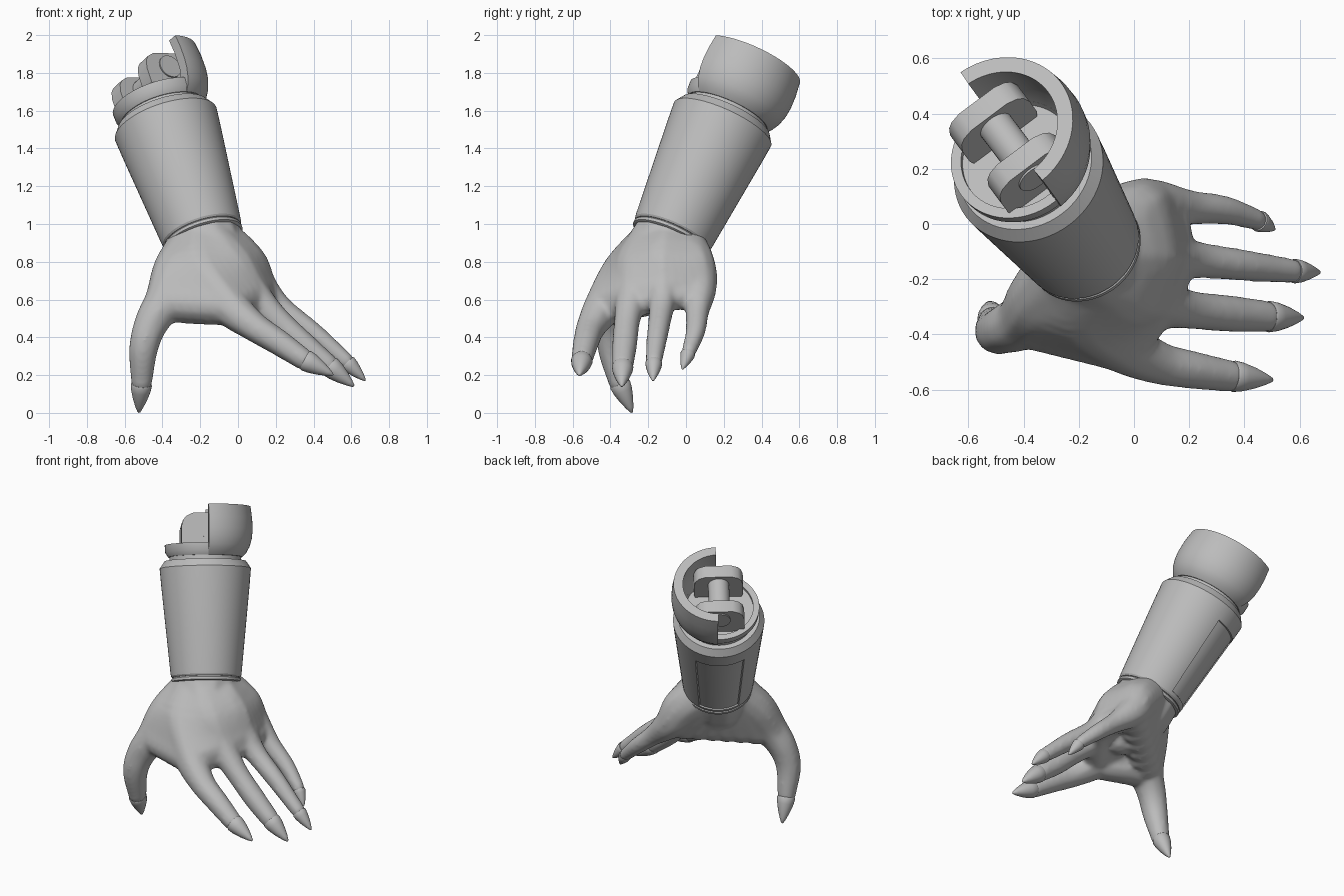
import bpy, bmesh, math
from mathutils import Vector, Matrix

if "Cube" in bpy.data.objects:
    bpy.data.objects.remove(bpy.data.objects["Cube"])

grey = bpy.data.materials.new("grey metal")
grey.diffuse_color = (0.5, 0.5, 0.5, 1)
grey.use_nodes = True
grey.node_tree.nodes["Principled BSDF"].inputs["Base Color"].default_value = grey.diffuse_color

# Forearm frame: local z along the arm, local x toward the tall cup wall, y along the hinge
N = Vector((-0.287, 0.397, 0.87)).normalized()
H = Vector((0.53, -0.70, 0.47))
H = (H - N * H.dot(N)).normalized()
W = N.cross(H)
ARM = Matrix.Translation((-0.188, -0.075, 0.94)) @ Matrix((W, -H, N)).transposed().to_4x4()


def finish(name, bm, matrix=None, angle=35):
    bmesh.ops.recalc_face_normals(bm, faces=bm.faces)
    me = bpy.data.meshes.new(name)
    bm.to_mesh(me)
    bm.free()
    me.materials.append(grey)
    ob = bpy.data.objects.new(name, me)
    if matrix:
        ob.matrix_world = matrix
    bpy.context.collection.objects.link(ob)
    bpy.ops.object.select_all(action='DESELECT')
    ob.select_set(True)
    bpy.context.view_layer.objects.active = ob
    bpy.ops.object.shade_smooth_by_angle(angle=math.radians(angle))
    return ob


def lathe(profile, seg=64, a0=0.0, a1=360.0, closed=False):
    """Spin (radius, height) points round local z."""
    bm = bmesh.new()
    full = a1 - a0 >= 360
    rings = []
    for i in range(seg if full else seg + 1):
        a = math.radians(a0 + (a1 - a0) * i / seg)
        rings.append([bm.verts.new((r * math.cos(a), r * math.sin(a), z)) for r, z in profile])
    k = len(profile)
    for i in range(seg):
        p, q = rings[i], rings[(i + 1) % len(rings)]
        for j in range(k if closed else k - 1):
            m = (j + 1) % k
            bm.faces.new((p[j], q[j], q[m], p[m]))
    if not full:
        bm.faces.new(rings[0])
        bm.faces.new(rings[-1])
    bmesh.ops.remove_doubles(bm, verts=bm.verts, dist=1e-5)
    return bm


# Forearm sleeve with a sunken access panel
bm = lathe([(0, 0), (0.21, 0), (0.217, 0.01), (0.22, 0.03), (0.273, 0.57),
            (0.282, 0.675), (0.252, 0.72), (0, 0.72)])
panel = []
for f in bm.faces:
    c = f.calc_center_median()
    if 0.1 < c.z < 0.55 and abs(math.atan2(c.x, c.y)) < math.radians(34):
        panel.append(f)
bmesh.ops.inset_region(bm, faces=panel, thickness=0.004, depth=-0.008, use_even_offset=True)
finish("forearm_sleeve", bm, ARM, 25)

# Wrist ring and elbow neck
finish("wrist_ring", lathe([(0, -0.03), (0.205, -0.03), (0.214, -0.024), (0.214, -0.008),
                            (0.204, 0.001), (0, 0.001)]), ARM)
finish("elbow_neck", lathe([(0, 0.7), (0.222, 0.7), (0.222, 0.76), (0, 0.76)]), ARM)

# Elbow socket: low rim with floor, and the tall half shell
finish("elbow_base", lathe([(0, 0.745), (0.228, 0.745), (0.247, 0.775), (0.25, 0.82),
                            (0.212, 0.82), (0.212, 0.80), (0, 0.80)]), ARM)
finish("elbow_shell", lathe([(0.228, 0.745), (0.253, 0.77), (0.275, 0.81), (0.289, 0.86),
                             (0.294, 0.91), (0.292, 0.98), (0.282, 1.057), (0.224, 1.057),
                             (0.234, 0.98), (0.234, 0.88), (0.205, 0.80)],
                            seg=40, a0=-87, a1=87, closed=True), ARM)

# Hinge lugs with rounded corners
for side, name in ((-1, "hinge_lug_front"), (1, "hinge_lug_back")):
    bm = bmesh.new()
    pts = [(-0.14, 0.79), (0.14, 0.79), (0.152, 0.83), (0.152, 0.92), (0.14, 0.965), (0.12, 0.99),
           (0.08, 1.008), (-0.08, 1.008), (-0.12, 0.99), (-0.14, 0.965), (-0.152, 0.92), (-0.152, 0.83)]
    f = bm.faces.new([bm.verts.new((x, side * 0.132 - 0.043, z)) for x, z in pts])
    ext = bmesh.ops.extrude_face_region(bm, geom=[f])["geom"]
    bmesh.ops.translate(bm, vec=(0, 0.086, 0), verts=[v for v in ext if isinstance(v, bmesh.types.BMVert)])
    finish(name, bm, ARM, 35)

# Hinge pin
bm = bmesh.new()
bmesh.ops.create_cone(bm, cap_ends=True, segments=32, radius1=0.065, radius2=0.065, depth=0.366,
                      matrix=Matrix.Translation((0, 0, 0.925)) @ Matrix.Rotation(math.pi / 2, 4, 'X'))
finish("hinge_pin", bm, ARM)

# Digits: (x, y, z, radius) from wrist to nail seam, then the nail tip point
digits = {
    "thumb": ([(-.25, -.14, .88, .13), (-.325, -.265, .74, .135), (-.39, -.345, .59, .11),
               (-.462, -.38, .47, .092), (-.50, -.39, .34, .08), (-.51, -.355, .165, .059)],
              (-.525, -.285, 0)),
    "index": ([(-.21, -.16, .90, .14), (-.19, -.295, .745, .15), (-.05, -.43, .57, .11),
               (.08, -.50, .46, .082), (.22, -.53, .37, .071), (.345, -.55, .285, .06)],
              (.505, -.565, .2)),
    "middle": ([(-.16, -.17, .92, .13), (-.045, -.24, .765, .145), (.07, -.28, .63, .1),
                (.2, -.31, .50, .073), (.35, -.325, .36, .069), (.475, -.335, .255, .06)],
               (.615, -.34, .14)),
    "ring": ([(-.12, -.1, .92, .13), (.01, -.12, .785, .145), (.115, -.12, .655, .1),
              (.23, -.13, .55, .069), (.4, -.15, .42, .059), (.57, -.17, .275, .047)],
             (.675, -.175, .17)),
    "little": ([(-.15, -.03, .9, .135), (-.01, .025, .78, .135), (.07, .065, .66, .1),
                (.2, .06, .54, .066), (.33, .05, .43, .054), (.445, .015, .325, .041)],
               (.51, -.02, .23)),
}
# Finger webbing and wrist stump
webs = [
    [(-.39, -.345, .57, .09), (-.2, -.37, .555, .09), (-.05, -.43, .55, .09)],
    [(-.03, -.42, .565, .095), (.07, -.30, .58, .085), (.12, -.21, .60, .08),
     (.15, -.10, .61, .072), (.12, .05, .62, .075)],
    [(*(ARM @ Vector((0, 0, t))), r) for t, r in ((0.05, 0.2), (-0.05, 0.207), (-0.14, 0.205))],
]
# Filler between metacarpals: back of the hand, then across the palm
chains = [d[0] for d in digits.values()]
pairs = list(zip(chains, chains[1:])) + [(chains[0], chains[4])]
for n, (c1, c2) in enumerate(pairs):
    steps = 7 if n in (0, 4) else 4
    for i in range(1, steps):
        webs.append([tuple(Vector(p).lerp(Vector(q), i / steps)) for p, q in zip(c1[:3], c2[:3])])
# Solid middle of the palm
webs.append([(-.2, -.1, .84, .15), (-.14, -.16, .72, .14), (-.06, -.2, .65, .12)])


def curve_point(pts, i, t):
    """Smooth curve through the chain nodes."""
    b, c = pts[i], pts[i + 1]
    a = pts[i - 1] if i else b * 2 - c
    d = pts[i + 2] if i + 2 < len(pts) else c * 2 - b
    return 0.5 * (b * 2 + (c - a) * t + (a * 2 - b * 5 + c * 4 - d) * t * t
                  + (b * 3 - a - c * 3 + d) * t ** 3)


# Hand: blended balls swept along each chain
bm = bmesh.new()
for chain in chains + webs:
    pts = [Vector(p) for p in chain]
    for i in range(len(pts) - 1):
        steps = max(3, int((pts[i + 1] - pts[i]).length / (0.3 * min(pts[i].w, pts[i + 1].w))) + 1)
        for s in range(steps + 1):
            p = curve_point(pts, i, s / steps)
            bmesh.ops.create_icosphere(bm, subdivisions=2, radius=p.w,
                                       matrix=Matrix.Translation(p.to_3d()))
hand = finish("hand", bm)
rm = hand.modifiers.new("blend", 'REMESH')
rm.mode = 'VOXEL'
rm.voxel_size = 0.011
rm.use_smooth_shade = True
sm = hand.modifiers.new("soften", 'SMOOTH')
sm.factor = 0.5
sm.iterations = 18

# Pointed nail caps
for name, (chain, tip) in digits.items():
    base, r = Vector(chain[-1][:3]), chain[-1][3]
    d = Vector(tip) - base
    L = d.length
    prof = [(0, 0.012), (r * .9, 0.012), (r * .95, 0.02), (r * .87, L * .3), (r * .64, L * .57),
            (r * .35, L * .82), (r * .13, L * .97), (0, L)]
    finish(name + "_nail", lathe(prof, 24),
           Matrix.Translation(base) @ d.to_track_quat('Z', 'Y').to_matrix().to_4x4(), 50)
